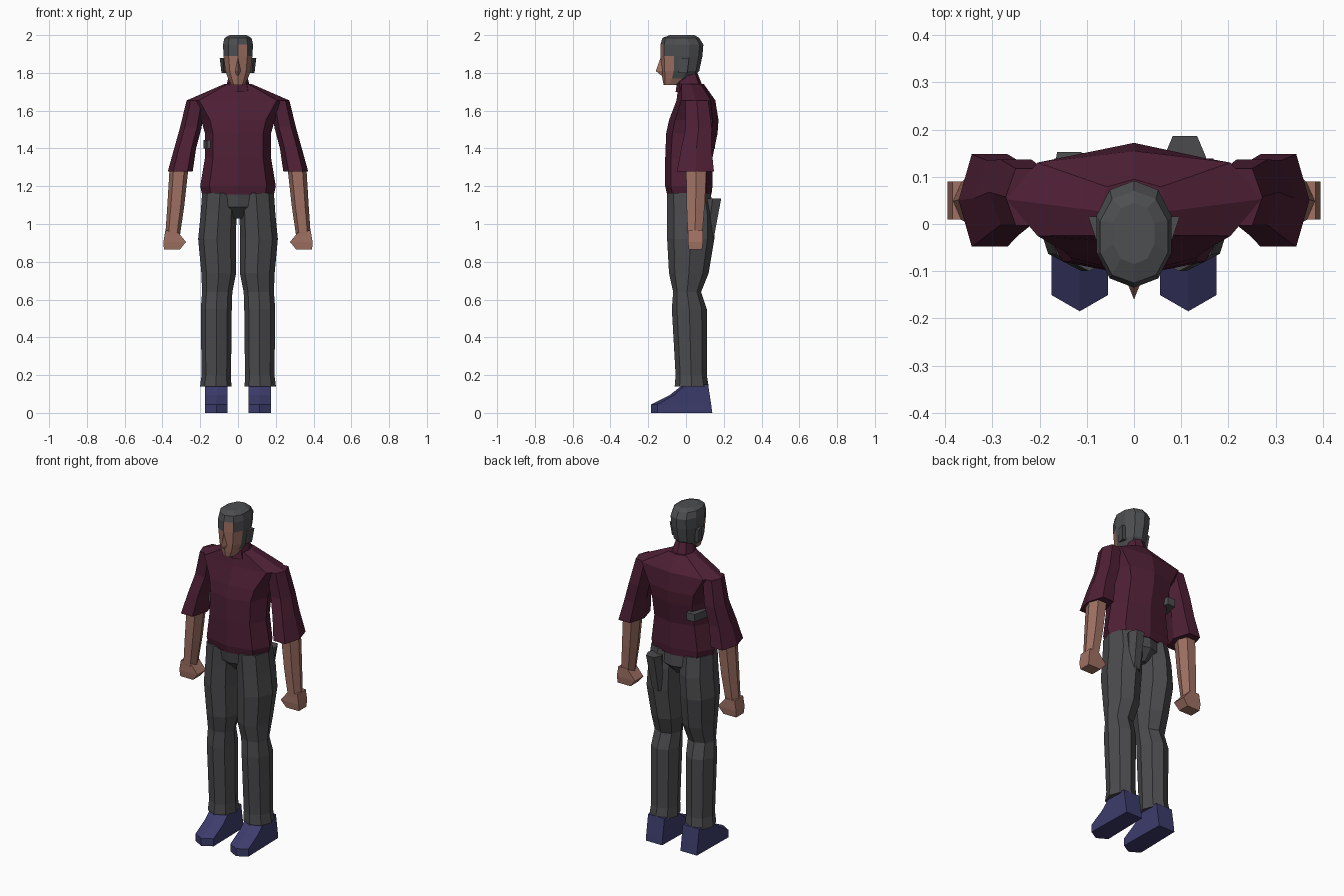
import bpy
import bmesh
from math import sin, cos, pi, copysign

default_cube = bpy.data.objects.get("Cube")
if default_cube:
    bpy.data.objects.remove(default_cube, do_unlink=True)


def make_material(name, red, green, blue):
    material = bpy.data.materials.new(name)
    material.use_nodes = True
    colour = (red, green, blue, 1)
    material.diffuse_color = colour
    for node in material.node_tree.nodes:
        if node.type == "BSDF_PRINCIPLED":
            node.inputs["Base Color"].default_value = colour
            node.inputs["Roughness"].default_value = .9
    return material


SHIRT = make_material("plum shirt", .076, .014, .035)
TROUSERS = make_material("charcoal trousers", .07, .07, .075)
HAIR = make_material("dark grey hair", .075, .077, .082)
SKIN = make_material("warm skin", .35, .165, .125)
SHOES = make_material("navy shoes", .045, .045, .15)


def polygon(sides, turn=pi / 2, power=.8):
    """Unit cross-section; a lower power pushes the corners outward."""
    section = []
    for i in range(sides):
        angle = turn + i * 2 * pi / sides
        section.append([copysign(abs(value) ** power, value)
                        for value in (cos(angle), sin(angle))])
    return section


BODY = polygon(sides=8)
HEAD = polygon(sides=10, power=.9)
LEG = polygon(sides=8, power=1)
LIMB = polygon(sides=6, turn=0)
BLOCK = polygon(sides=4, turn=pi / 4, power=0)
TOE = polygon(sides=5, turn=-pi / 2, power=.2)
WEDGE = polygon(sides=3, turn=-pi / 2)


def ring(z, width, front, back, x=0):
    return x, z, width, front, back


def loft(name, section, materials, rings, side=1):
    """Skin a stack of rings; side mirrors the part across x."""
    bm = bmesh.new()
    loops = []
    for x, z, width, front, back in rings:
        middle, depth = (front + back) / 2, (back - front) / 2
        loops.append([bm.verts.new((side * (x + width * u),
                                    middle + depth * v, z))
                      for u, v in section])
    count = len(section)
    for low, high in zip(loops, loops[1:]):
        for i in range(count):
            j = (i + 1) % count
            bm.faces.new((low[i], low[j], high[j], high[i]))
    bm.faces.new(loops[0])
    bm.faces.new(loops[-1])
    bmesh.ops.recalc_face_normals(bm, faces=bm.faces[:])
    mesh = bpy.data.meshes.new(name)
    bm.to_mesh(mesh)
    bm.free()
    for material in materials:
        mesh.materials.append(material)
    obj = bpy.data.objects.new(name, mesh)
    bpy.context.scene.collection.objects.link(obj)
    return obj


# Shirt body and high collar
loft("shirt", BODY, [SHIRT], [
    ring(z=1.155, width=.19, front=-.1, back=.135),
    ring(z=1.2, width=.2, front=-.11, back=.14),
    ring(z=1.35, width=.175, front=-.11, back=.14),
    ring(z=1.48, width=.175, front=-.105, back=.167),
    ring(z=1.55, width=.195, front=-.09, back=.172),
    ring(z=1.655, width=.27, front=-.05, back=.155),
    ring(z=1.74, width=.075, front=-.04, back=.095),
])
loft("collar", BODY, [SHIRT], [
    ring(z=1.7, width=.07, front=-.055, back=.1),
    ring(z=1.8, width=.045, front=-.04, back=.06),
])

# Head, with the face and an uneven fringe coloured by position
head = loft("head", HEAD, [HAIR, SKIN], [
    ring(z=1.735, width=.035, front=-.118, back=-.03),
    ring(z=1.77, width=.055, front=-.125, back=.03),
    ring(z=1.81, width=.07, front=-.13, back=.07),
    ring(z=1.89, width=.08, front=-.135, back=.087),
    ring(z=1.95, width=.083, front=-.135, back=.092),
    ring(z=1.985, width=.075, front=-.125, back=.07),
    ring(z=2, width=.045, front=-.085, back=.045),
])
for face in head.data.polygons:
    x, y, z = face.center
    below_fringe = z < 1.88 and y < -.05
    open_brow = z < 1.95 and x > 0 and y < -.1
    face.material_index = int(below_fringe or open_brow)
loft("nose", WEDGE, [SKIN], [
    ring(z=1.785, width=.022, front=-.13, back=-.09),
    ring(z=1.81, width=.025, front=-.16, back=-.09),
    ring(z=1.88, width=.012, front=-.135, back=-.1),
])

# Trouser hips
loft("trouser_hips", LEG, [TROUSERS], [
    ring(z=1.03, width=.03, front=-.03, back=.09),
    ring(z=1.09, width=.16, front=-.09, back=.14),
    ring(z=1.17, width=.188, front=-.1, back=.13),
])

for label, side in (("left", 1), ("right", -1)):
    # Ear
    loft(label + "_ear", WEDGE, [HAIR], [
        ring(x=.075, z=1.8, width=.014, front=-.04, back=.02),
        ring(x=.08, z=1.88, width=.019, front=-.035, back=.03),
    ], side)

    # Sleeve, forearm and fist
    loft(label + "_sleeve", LIMB, [SHIRT], [
        ring(x=.306, z=1.277, width=.066, front=-.06, back=.16),
        ring(x=.28, z=1.4, width=.058, front=-.035, back=.145),
        ring(x=.25, z=1.51, width=.057, front=-.01, back=.145),
        ring(x=.222, z=1.655, width=.05, front=-.01, back=.125),
    ], side)
    loft(label + "_forearm", LIMB, [SKIN], [
        ring(x=.346, z=.94, width=.039, front=.005, back=.09),
        ring(x=.329, z=1.1, width=.045, front=-.003, back=.105),
        ring(x=.312, z=1.3, width=.05, front=-.006, back=.115),
    ], side)
    loft(label + "_fist", BLOCK, [SKIN], [
        ring(x=.35, z=.865, width=.042, front=.015, back=.085),
        ring(x=.335, z=.905, width=.06, front=.01, back=.09),
        ring(x=.355, z=.965, width=.03, front=.01, back=.09),
    ], side)

    # Trouser leg
    loft(label + "_trouser_leg", LEG, [TROUSERS], [
        ring(x=.118, z=.14, width=.083, front=-.06, back=.12),
        ring(x=.115, z=.2, width=.078, front=-.055, back=.11),
        ring(x=.115, z=.55, width=.082, front=-.075, back=.11),
        ring(x=.11, z=.64, width=.08, front=-.068, back=.08),
        ring(x=.102, z=.74, width=.092, front=-.09, back=.12),
        ring(x=.111, z=.92, width=.1, front=-.1, back=.15),
        ring(x=.103, z=1.05, width=.095, front=-.1, back=.15),
        ring(x=.095, z=1.165, width=.095, front=-.1, back=.13),
    ], side)

    # Shoe with an angled toe and sloping instep
    loft(label + "_shoe", TOE, [SHOES], [
        ring(x=.115, z=0, width=.06, front=-.185, back=.146),
        ring(x=.115, z=.045, width=.06, front=-.185, back=.14),
        ring(x=.115, z=.095, width=.06, front=-.085, back=.13),
        ring(x=.115, z=.15, width=.06, front=-.015, back=.12),
    ], side)

# Pouch on the back of the hip, and a small grip under the right arm
loft("hip_pouch", LIMB, [TROUSERS], [
    ring(x=.1, z=.92, width=.035, front=.08, back=.15),
    ring(x=.108, z=1.135, width=.045, front=.09, back=.192),
])
loft("side_grip", LIMB, [HAIR], [
    ring(x=-.137, z=z, width=.045, front=-.06, back=.165)
    for z in (1.4, 1.445)
])
